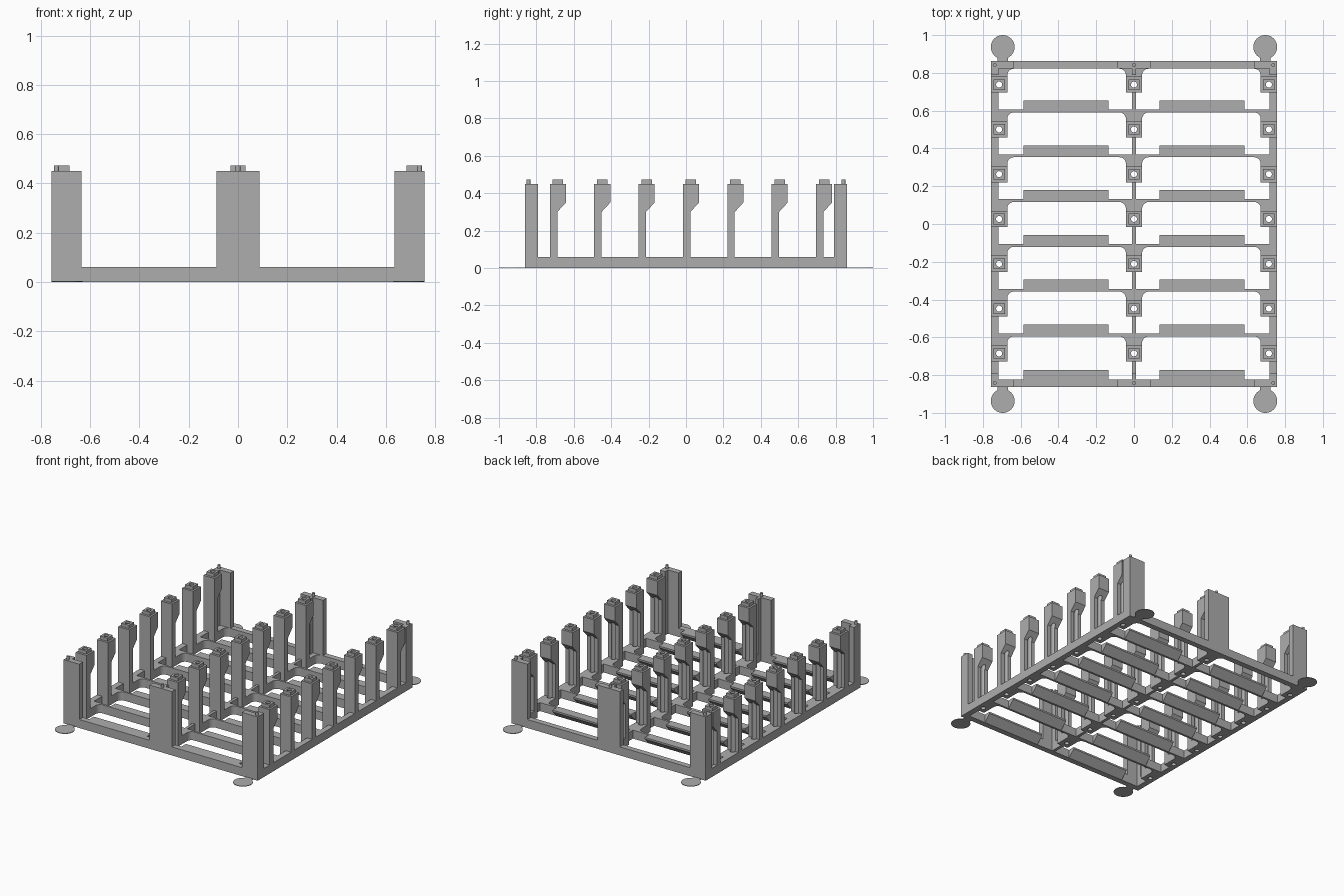
import bpy, bmesh, math
from mathutils import Matrix, Vector

if "Cube" in bpy.data.objects:
    bpy.data.objects.remove(bpy.data.objects["Cube"], do_unlink=True)

GREY = bpy.data.materials.new("plain grey")
GREY.use_nodes = True
GREY.diffuse_color = (0.42, 0.42, 0.42, 1)
GREY.node_tree.nodes["Principled BSDF"].inputs["Base Color"].default_value = (0.42, 0.42, 0.42, 1)

# Main dimensions
HX, HY, RAIL, BASE, TOP, CAP = 0.757, 0.862, 0.04, 0.06, 0.45, 0.473
HALF = 0.043                                   # half width of a post head
POST_X = (-HX + HALF, 0, HX - HALF)
POST_Y = [0.738 - 0.2372 * i for i in range(7)]
BAR0, BAR1 = 0.09, 0.105                       # crossbar offset behind its post


def prism(bm, pts, axis, lo, hi):
    """Extrude a closed outline along x (outline y, z) or z (outline x, y)."""
    def place(p, t):
        return Vector((t, *p)) if axis == "x" else Vector((*p, t))
    a = [bm.verts.new(place(p, lo)) for p in pts]
    b = [bm.verts.new(place(p, hi)) for p in pts]
    bm.faces.new(a)
    bm.faces.new(b[::-1])
    for i in range(len(pts)):
        j = (i + 1) % len(pts)
        bm.faces.new((a[i], b[i], b[j], a[j]))


def box(bm, x0, x1, y0, y1, z0, z1):
    prism(bm, [(x0, y0), (x1, y0), (x1, y1), (x0, y1)], "z", z0, z1)


def cylinder(bm, x, y, r, z0, z1, n=32):
    bmesh.ops.create_cone(bm, cap_ends=True, segments=n, radius1=r, radius2=r,
                          depth=z1 - z0, matrix=Matrix.Translation((x, y, (z0 + z1) / 2)))


def fillet(bm, x, y, sx, r=0.035):
    """Concave corner web between a pad side and the bar behind it."""
    arc = [(x + sx * r * (1 - math.cos(t)), y - r * (1 - math.sin(t)))
           for t in (math.pi / 2 * k / 8 for k in range(9))]
    prism(bm, [(x, y)] + arc, "z", 0, BASE)


def finish(name, bm, cutter=None):
    bmesh.ops.recalc_face_normals(bm, faces=bm.faces)
    mesh = bpy.data.meshes.new(name)
    bm.to_mesh(mesh)
    bm.free()
    mesh.materials.append(GREY)
    ob = bpy.data.objects.new(name, mesh)
    bpy.context.scene.collection.objects.link(ob)
    bpy.ops.object.select_all(action="DESELECT")
    ob.select_set(True)
    bpy.context.view_layer.objects.active = ob
    if cutter:
        mod = ob.modifiers.new("screw holes", "BOOLEAN")
        mod.operation, mod.solver, mod.object = "DIFFERENCE", "EXACT", cutter
        bpy.ops.object.modifier_apply(modifier=mod.name)
    bpy.ops.object.shade_smooth_by_angle(angle=math.radians(30))
    return ob


# Cutter for the vertical holes through every post
bm = bmesh.new()
for x in POST_X:
    for y in POST_Y:
        cylinder(bm, x, y, 0.016, -0.1, 0.6, 24)
holes = finish("hole_cutter", bm)
holes.hide_render = True

# Long rails: two sides and a thin centre one
bm = bmesh.new()
for s in (-1, 1):
    box(bm, *sorted((s * HX, s * (HX - RAIL))), -HY, HY, 0, BASE)
box(bm, -0.01, 0.01, -HY + RAIL, HY - RAIL, 0, BASE)
finish("long_rails", bm, holes)

# Front and back rails
bm = bmesh.new()
for s in (-1, 1):
    box(bm, -HX + RAIL, HX - RAIL, *sorted((s * HY, s * (HY - RAIL))), 0, BASE)
finish("end_rails", bm)

# Foot pads under the posts, reaching back to the next bar
bm = bmesh.new()
for x in POST_X:
    for i, y in enumerate(POST_Y):
        back = y + BAR0 if i else HY - RAIL
        box(bm, x - HALF, x + HALF, y - HALF, back, 0, BASE)
finish("foot_pads", bm, holes)

# Thin crossbars and rounded corner webs
bm = bmesh.new()
for i, y in enumerate(POST_Y):
    back = y + BAR0 if i else HY - RAIL
    if i:
        box(bm, -HX + RAIL, HX - RAIL, back, y + BAR1, 0, BASE)
    for x in POST_X:
        for s in (-1, 1):
            if abs(x + s * HALF) < HX - RAIL:
                fillet(bm, x + s * HALF, back, s)
finish("crossbars", bm)

# Sloped ledges on the back of each bar and the front rail
bm = bmesh.new()
for y in [y + BAR1 for y in POST_Y[1:]] + [-HY + RAIL]:
    outline = [(y, 0), (y + 0.048, 0.048), (y + 0.048, BASE), (y, BASE)]
    for s in (-1, 1):
        prism(bm, outline, "x", s * 0.36 - 0.225, s * 0.36 + 0.225)
finish("sloped_ledges", bm)

# Posts with heads that overhang to the back
bm = bmesh.new()
for x in POST_X:
    for y in POST_Y:
        f, b = y - HALF, y + HALF
        prism(bm, [(f, BASE), (f + 0.04, BASE), (f + 0.04, 0.3), (b, 0.35),
                   (b, TOP), (f, TOP)], "x", x - HALF, x + HALF)
finish("posts", bm, holes)

# Square caps on the posts
bm = bmesh.new()
for x in POST_X:
    for y in POST_Y:
        box(bm, x - 0.03, x + 0.03, y - 0.028, y + 0.028, TOP, CAP)
finish("post_caps", bm, holes)

# L-shaped corner columns and T-shaped middle columns
bm = bmesh.new()
for sy in (-1, 1):
    y0, y1, y2 = sy * HY, sy * (HY - RAIL), sy * (HY - 0.072)
    for sx in (-1, 1):
        x0, x1, x2 = sx * HX, sx * (HX - RAIL), sx * (HX - 0.122)
        prism(bm, [(x0, y0), (x2, y0), (x2, y1), (x1, y1), (x1, y2), (x0, y2)],
              "z", 0, TOP)
    prism(bm, [(-0.087, y0), (0.087, y0), (0.087, y1), (0.01, y1), (0.01, y2),
               (-0.01, y2), (-0.01, y1), (-0.087, y1)], "z", 0, TOP)
finish("end_columns", bm)

# Locating pegs on the columns
bm = bmesh.new()
for sy in (-1, 1):
    for x in (-HX + 0.02, 0, HX - 0.02):
        cylinder(bm, x, sy * (HY - 0.02), 0.01, TOP, CAP, 16)
finish("column_pegs", bm)

# Thin round corner tabs with short necks
bm = bmesh.new()
for sx in (-1, 1):
    for sy in (-1, 1):
        cylinder(bm, sx * 0.695, sy * 0.937, 0.063, 0, 0.004, 48)
        box(bm, sx * 0.695 - 0.028, sx * 0.695 + 0.028,
            *sorted((sy * HY, sy * 0.885)), 0, 0.004)
finish("corner_tabs", bm)
